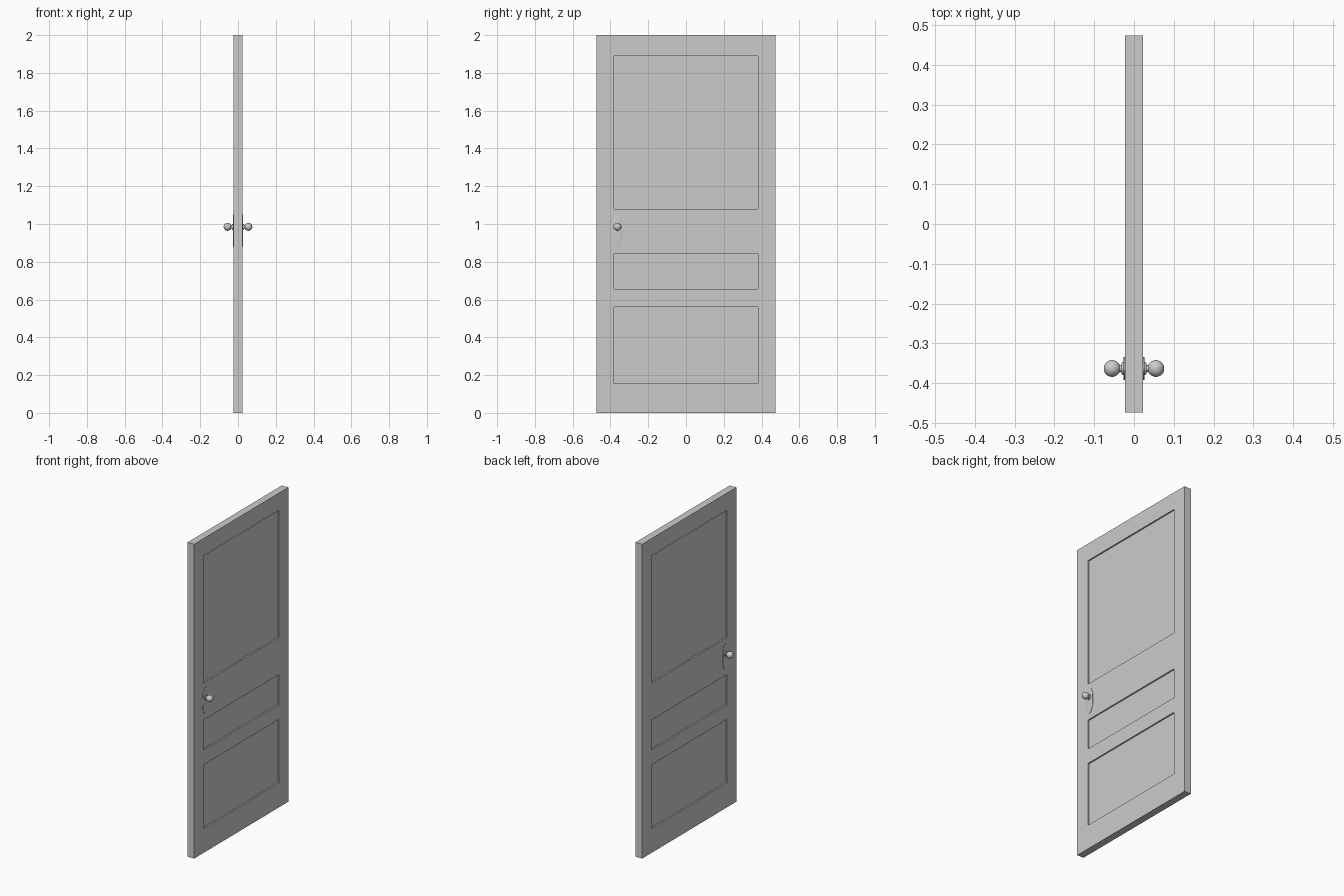
import bpy, bmesh, math
from mathutils import Matrix

if "Cube" in bpy.data.objects:
    bpy.data.objects.remove(bpy.data.objects["Cube"])

HALF_T, HALF_W, HEIGHT = 0.023, 0.474, 2.0
PANEL_Y = 0.38
RECESS = 0.009
PANELS_Z = [(0.155, 0.56), (0.655, 0.845), (1.08, 1.89)]
KNOB_Y, KNOB_Z, PLATE_Z = -0.363, 0.985, 0.966


def make_object(name, bm, smooth=False):
    bmesh.ops.recalc_face_normals(bm, faces=bm.faces[:])
    mesh = bpy.data.meshes.new(name)
    bm.to_mesh(mesh)
    bm.free()
    obj = bpy.data.objects.new(name, mesh)
    bpy.context.collection.objects.link(obj)
    if smooth:
        bpy.ops.object.select_all(action='DESELECT')
        obj.select_set(True)
        bpy.context.view_layer.objects.active = obj
        bpy.ops.object.shade_smooth_by_angle(angle=math.radians(35))
    return obj


def lathe(name, profile, z, sx, sy_sz, steps=32):
    """Spin (radius, x) points about the x axis, with y and z scaling."""
    bm = bmesh.new()
    verts = [bm.verts.new((x, r, 0)) for r, x in profile]
    edges = [bm.edges.new(p) for p in zip(verts, verts[1:])]
    bmesh.ops.spin(bm, geom=verts + edges, cent=(0, 0, 0), axis=(1, 0, 0),
                   angle=math.tau, steps=steps)
    bmesh.ops.remove_doubles(bm, verts=bm.verts[:], dist=1e-5)
    bm.transform(Matrix.Translation((0, KNOB_Y, z)) @
                 Matrix.Diagonal((sx, sy_sz[0], sy_sz[1], 1)))
    return make_object(name, bm, smooth=True)


# Door slab: a grid on both faces, with the panel cells sunk inward
bm = bmesh.new()
ys = [-HALF_W, -PANEL_Y, PANEL_Y, HALF_W]
zs = [0.0] + [z for pair in PANELS_Z for z in pair] + [HEIGHT]
panel_faces = []
grids = {}
for side in (-1, 1):
    g = [[bm.verts.new((side * HALF_T, y, z)) for z in zs] for y in ys]
    grids[side] = g
    for i in range(len(ys) - 1):
        for j in range(len(zs) - 1):
            loop = [g[i][j], g[i + 1][j], g[i + 1][j + 1], g[i][j + 1]]
            face = bm.faces.new(loop if side > 0 else loop[::-1])
            if i == 1 and j % 2 == 1:
                panel_faces.append((side, face))


def rim(g):
    return ([row[0] for row in g] + g[-1][1:] +
            [row[-1] for row in g[-2::-1]] + g[0][-2:0:-1])


a, b = rim(grids[-1]), rim(grids[1])
for k in range(len(a)):
    n = (k + 1) % len(a)
    bm.faces.new((a[k], a[n], b[n], b[k]))
for side, face in panel_faces:
    inner = bmesh.ops.extrude_face_region(bm, geom=[face])['geom']
    moved = [v for v in inner if isinstance(v, bmesh.types.BMVert)]
    bmesh.ops.translate(bm, verts=moved, vec=(-side * RECESS, 0, 0))
    if face.is_valid:
        bm.faces.remove(face)
make_object("door_slab", bm)

# Knob profile: collar, narrow neck and ball, as (radius, distance from centre)
knob = [(0.016, HALF_T), (0.016, 0.028), (0.014, 0.031), (0.009, 0.032),
        (0.009, 0.036)]
ball_x, ball_r = 0.055, 0.021
for k in range(15):
    t = math.radians(154) * (1 - k / 14)
    knob.append((ball_r * math.sin(t), ball_x + ball_r * math.cos(t)))
# Oval plate profile: thin edge and slightly domed face
plate = [(1.0, HALF_T - 0.001), (1.0, 0.0255), (0.9, 0.0265), (0.5, 0.027),
         (0.0, 0.027)]

for side, label in ((-1, "left"), (1, "right")):
    lathe(f"knob_{label}", knob, KNOB_Z, side, (1, 1))
    lathe(f"knob_plate_{label}", plate, PLATE_Z, side, (0.029, 0.085), steps=40)
